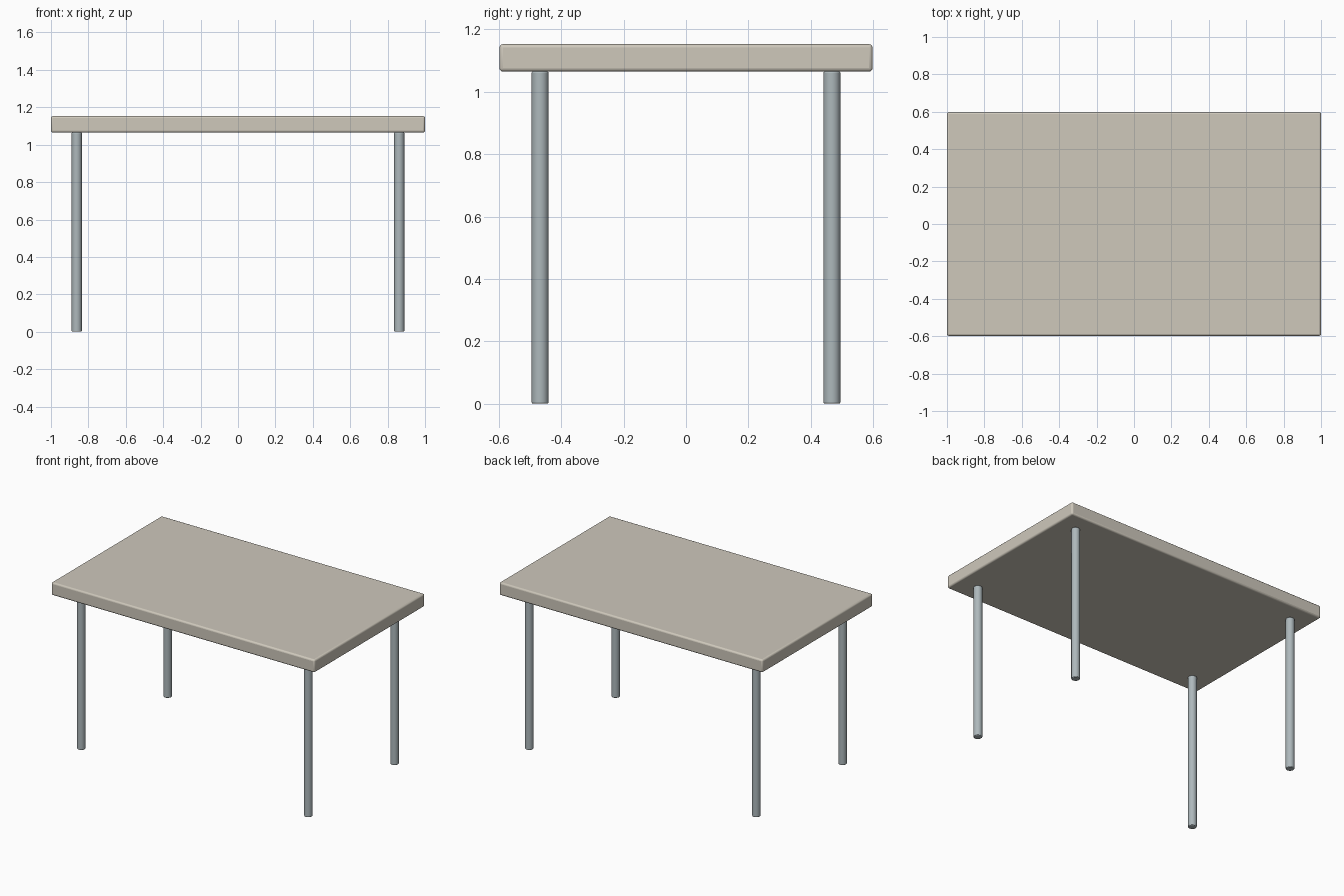
import bpy

if "Cube" in bpy.data.objects:
    bpy.data.objects.remove(bpy.data.objects["Cube"])

TOP_Z, UNDER_Z = 1.153, 1.065


def material(name, colour):
    m = bpy.data.materials.new(name)
    m.diffuse_color = colour
    m.use_nodes = True
    m.node_tree.nodes["Principled BSDF"].inputs["Base Color"].default_value = m.diffuse_color
    return m


def finish(obj, name, mat, bevel, segments):
    # Rounded edges and smooth shading
    obj.name = name
    obj.data.materials.append(mat)
    mod = obj.modifiers.new("bevel", 'BEVEL')
    mod.width = bevel
    mod.segments = segments
    mod.limit_method = 'ANGLE'
    mod.angle_limit = 0.9
    bpy.ops.object.shade_smooth_by_angle()


stone = material("warm_stone", (0.62, 0.58, 0.50, 1))
steel = material("steel", (0.42, 0.48, 0.50, 1))

# Tabletop slab
bpy.ops.mesh.primitive_cube_add(size=1, location=(0, 0, (TOP_Z + UNDER_Z) / 2))
top = bpy.context.object
top.scale = (2.0, 1.197, TOP_Z - UNDER_Z)
bpy.ops.object.transform_apply(location=False, rotation=False, scale=True)
finish(top, "tabletop", stone, 0.011, 3)

# Four round legs, one near each corner
for y, depth_name in ((-0.468, "front"), (0.468, "back")):
    for x, side_name in ((-0.862, "left"), (0.862, "right")):
        bpy.ops.mesh.primitive_cylinder_add(
            vertices=32, radius=0.027, depth=UNDER_Z, location=(x, y, UNDER_Z / 2))
        finish(bpy.context.object, f"{depth_name}_{side_name}_leg", steel, 0.004, 2)
